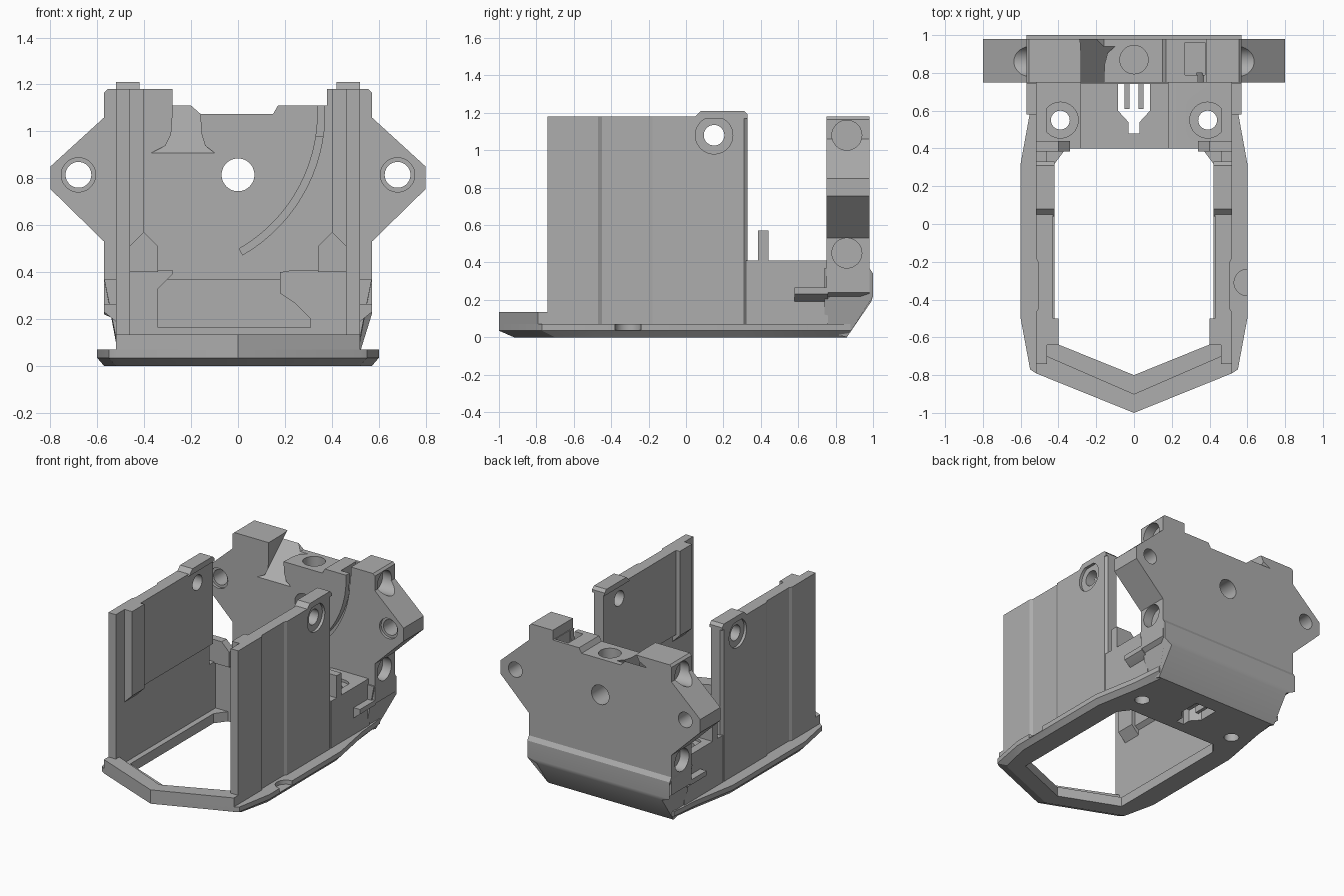
import bpy, bmesh, math
from mathutils import Vector

cube = bpy.data.objects.get("Cube")
if cube:
    bpy.data.objects.remove(cube)

GREY = (0.42, 0.42, 0.42, 1)
mat = bpy.data.materials.new("plain grey")
mat.use_nodes = True
mat.diffuse_color = GREY
mat.node_tree.nodes["Principled BSDF"].inputs["Base Color"].default_value = GREY


def finish(name, bm):
    bmesh.ops.recalc_face_normals(bm, faces=bm.faces)
    me = bpy.data.meshes.new(name)
    bm.to_mesh(me)
    bm.free()
    me.materials.append(mat)
    ob = bpy.data.objects.new(name, me)
    bpy.context.collection.objects.link(ob)
    return ob


def loft(name, rings):
    """Closed solid through rings of equal length."""
    bm = bmesh.new()
    loops = [[bm.verts.new(p) for p in r] for r in rings]
    n = len(loops[0])
    for a, b in zip(loops, loops[1:]):
        for i in range(n):
            j = (i + 1) % n
            bm.faces.new((a[i], a[j], b[j], b[i]))
    bm.faces.new(loops[0])
    bm.faces.new(loops[-1])
    return finish(name, bm)


def prism(name, pts, axis, lo, hi, s=1, shear=0):
    """Extrude a profile along an axis; s=-1 mirrors it in x."""
    def place(p, d, up):
        u, v = p
        x, y, z = {"x": (d, u, v), "y": (u, d, v + up), "z": (u, v, d)}[axis]
        return (x * s, y, z)
    return loft(name, [[place(p, lo, 0) for p in pts], [place(p, hi, shear) for p in pts]])


def box(name, x, y, z, s=1):
    return prism(name, [(x[0], y[0]), (x[1], y[0]), (x[1], y[1]), (x[0], y[1])], "z", z[0], z[1], s)


def cyl(axis, c, r, lo, hi, s=1, n=40):
    pts = [(c[0] + r * math.cos(math.tau * i / n), c[1] + r * math.sin(math.tau * i / n)) for i in range(n)]
    return prism("cutter", pts, axis, lo, hi, s)


def cut(ob, cutters):
    """Subtract cutters, bake the result and discard the helpers."""
    for c in cutters:
        c.hide_render = True
        m = ob.modifiers.new("cut", "BOOLEAN")
        m.operation, m.solver, m.object = "DIFFERENCE", "EXACT", c
    dg = bpy.context.evaluated_depsgraph_get()
    me = bpy.data.meshes.new_from_object(ob.evaluated_get(dg))
    ob.modifiers.clear()
    ob.data = me
    for c in cutters:
        bpy.data.objects.remove(c)


def both(half):
    """Complete a half outline (x >= 0) by reflection."""
    return half + [(-x, y) for x, y in reversed(half) if x > 0]


# Base frame with a chamfered underside
outer = both([(0, -1), (0.52, -0.79), (0.55, -0.77), (0.6, -0.5), (0.6, 0.32), (0.54, 0.65), (0.52, 0.88)])
lower = both([(0, -0.92), (0.5, -0.72), (0.52, -0.7), (0.57, -0.48), (0.57, 0.31), (0.51, 0.64), (0.48, 0.86)])
frame = loft("base_frame", [[(x, y, z) for x, y in ring]
                            for ring, z in ((lower, 0), (outer, 0.035), (outer, 0.07))])
opening = both([(0, -0.8), (0.42, -0.63), (0.42, 0.32), (0.36, 0.4)])
fork = both([(0, 0.48), (0.03, 0.48), (0.03, 0.54), (0.085, 0.6), (0.085, 0.75)])


def floor_holes():
    return [prism("cutter", fork, "z", -0.1, 0.3)] + [
        cyl("z", (0.39, 0.55), 0.05, -0.1, 0.6, s) for s in (1, -1)]


cut(frame, [prism("cutter", opening, "z", -0.1, 0.3), cyl("z", (0.6, -0.31), 0.07, 0.04, 0.2)] + floor_holes())

# Raised front lip
prism("front_lip", both([(0, -1), (0.52, -0.79), (0.52, -0.7), (0.46, -0.7), (0, -0.9)]), "z", 0.06, 0.135)

# Rear floor with a central pocket, screw holes and a fork-shaped slot
section = [(-0.52, 0.03), (0.52, 0.03), (0.52, 0.41), (0.24, 0.41), (0.18, 0.4), (0.18, 0.31), (0.24, 0.27),
           (0.31, 0.2), (0.31, 0.165), (-0.34, 0.165), (-0.34, 0.33), (-0.28, 0.39), (-0.28, 0.41), (-0.52, 0.41)]
floor = prism("rear_floor", section, "y", 0.4, 0.76)
cut(floor, floor_holes() + [cyl("z", (0.39, 0.55), 0.095, 0.39, 0.6, s) for s in (1, -1)])
for s in (1, -1):
    box("slot_tine", (0.025, 0.05), (0.61, 0.76), (0.03, 0.16), s)

# Sloped rear bumper
def bumper_ring(x, inset):
    prof = [(0.74, 0.03), (0.86, 0), (0.99, 0.19), (1, 0.22), (1, 0.34), (0.98, 0.37), (0.74, 0.37)]
    return [(x * (1 if z > 0.2 else inset), y, z) for y, z in prof]


loft("rear_bumper", [bumper_ring(-0.57, 0.88), bumper_ring(0.57, 0.88)])

# Back plate with pointed ears
plate_half = [(0.52, 0.2), (0.57, 0.24), (0.57, 0.53), (0.8, 0.755), (0.8, 0.85), (0.57, 1.06), (0.57, 1.165), (0.555, 1.18)]
top = [(0.38, 1.18), (0.38, 1.11), (0.17, 1.11), (0.15, 1.075), (-0.16, 1.075), (-0.2, 1.11),
       (-0.28, 1.11), (-0.28, 1.18)]
plate = prism("back_plate", plate_half + top + [(-x, z) for x, z in reversed(plate_half)], "y", 0.75, 0.98)


def arc(r):
    return [(-0.33 + r * math.cos(a), 1.08 + r * math.sin(a))
            for a in (math.radians(6 - i * 66 / 16) for i in range(17))]


chute = [(-0.37, 0.9), (-0.31, 0.93), (-0.285, 0.98), (-0.28, 1.05), (-0.28, 1.3), (-0.16, 1.3),
         (-0.16, 1.05), (-0.155, 0.98), (-0.14, 0.93), (-0.1, 0.9)]
cutters = [cyl("y", (0, 0.815), 0.07, 0.7, 1.1),
           cyl("z", (0, 0.87), 0.075, 0.97, 1.3),
           prism("cutter", chute, "y", 0.74, 0.98, shear=0.21),
           prism("cutter", arc(0.70) + arc(0.67)[::-1], "y", 0.7, 0.8),
           box("cutter", (0.27, 0.375), (0.79, 0.96), (0.98, 1.3))]
for s in (1, -1):
    cutters += [cyl("y", (0.68, 0.815), 0.055, 0.7, 1.1, s),
                cyl("y", (0.68, 0.815), 0.073, 0.7, 0.77, s),
                cyl("x", (0.86, 1.08), 0.08, 0.5, 0.9, s),
                cyl("x", (0.86, 0.45), 0.08, 0.5, 0.9, s)]
cut(plate, cutters)

# Parts found on both sides
for s, side in ((1, "left"), (-1, "right")):
    # Side wall with shallow outer steps and a raised rear corner
    plan = [(0.46, -0.74), (0.52, -0.74), (0.52, -0.47), (0.508, -0.45), (0.508, -0.2), (0.52, -0.18),
            (0.52, 0.31), (0.505, 0.33), (0.46, 0.33)]
    wall = prism(side + "_wall", plan, "z", 0.05, 1.18, s)
    hole = lambda: cyl("x", (0.15, 1.08), 0.055, 0.3, 0.7, s)
    cut(wall, [hole(), cyl("x", (0.15, 1.08), 0.1, 0.5, 0.7, s)])
    corner = [(0.04, 1.17), (0.08, 1.21), (0.31, 1.21), (0.33, 1.19), (0.33, 1.17)]
    prism(side + "_wall_corner", corner, "x", 0.42, 0.52, s)

    # Thicker upper panel and guide rail inside the wall
    panel = prism(side + "_inner_panel", [(0.47, 0.54), (0.43, 0.57), (0.43, 1.18), (0.47, 1.18)], "y", -0.5, 0.33, s)
    cut(panel, [hole()])
    prism(side + "_guide_rail", [(0.47, 0.5), (0.4, 0.57), (0.4, 1.18), (0.47, 1.18)], "y", -0.64, -0.5, s)

    # Low rear wall, clip post and side wing
    box(side + "_rear_wall", (0.46, 0.52), (0.32, 0.76), (0.05, 0.41), s)
    post = [(0.34, 0.4), (0.34, 0.51), (0.4, 0.57), (0.52, 0.57), (0.52, 0.4)]
    prism(side + "_clip_post", post, "y", 0.385, 0.44, s)
    wing = [(0.5, 0.18), (0.52, 0.19), (0.57, 0.23), (0.57, 0.265), (0.5, 0.265)]
    prism(side + "_wing", wing, "y", 0.58, 0.76, s)

# Keep crisp edges while smoothing the round bores
meshes = [o for o in bpy.context.collection.objects if o.type == "MESH" and mat.name in o.data.materials]
bpy.ops.object.select_all(action="DESELECT")
for o in meshes:
    o.select_set(True)
bpy.context.view_layer.objects.active = meshes[0]
bpy.ops.object.shade_smooth_by_angle(angle=math.radians(25))
